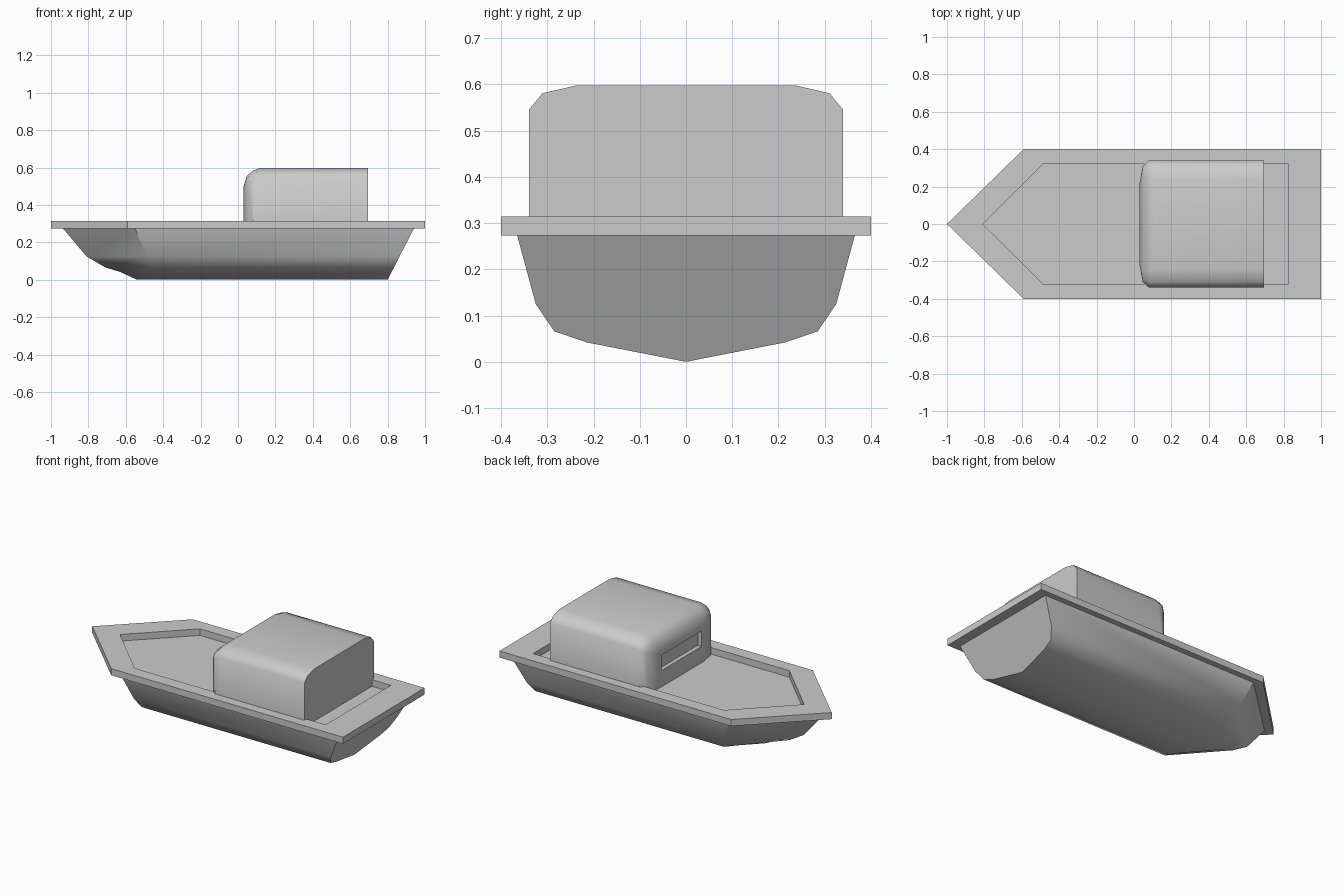
import bpy, bmesh, math

if "Cube" in bpy.data.objects:
    bpy.data.objects.remove(bpy.data.objects["Cube"], do_unlink=True)

grey = bpy.data.materials.new("light grey")
grey.use_nodes = True
grey.diffuse_color = (0.6, 0.6, 0.6, 1)
grey.node_tree.nodes["Principled BSDF"].inputs["Base Color"].default_value = (0.6, 0.6, 0.6, 1)


def finish(bm, name, smooth=None):
    """Turn a bmesh into an object, optionally smooth shaded by angle."""
    bmesh.ops.remove_doubles(bm, verts=bm.verts, dist=1e-4)
    bmesh.ops.recalc_face_normals(bm, faces=bm.faces)
    mesh = bpy.data.meshes.new(name)
    bm.to_mesh(mesh)
    bm.free()
    mesh.materials.append(grey)
    ob = bpy.data.objects.new(name, mesh)
    bpy.context.collection.objects.link(ob)
    if smooth:
        bpy.ops.object.select_all(action='DESELECT')
        ob.select_set(True)
        bpy.context.view_layer.objects.active = ob
        bpy.ops.object.shade_smooth_by_angle(angle=math.radians(smooth))
    return ob


def bridge(bm, a, b, closed=False):
    """Quads between two rows of vertices."""
    n = len(a)
    for i in range(n if closed else n - 1):
        j = (i + 1) % n
        bm.faces.new((a[i], a[j], b[j], b[i]))


# Hull: half sections at transom, shoulder and stem, mirrored across the keel
section = [(0.365, 0.273), (0.325, 0.125), (0.285, 0.066), (0.215, 0.042), (0, 0)]
shoulder_x = [-0.55, -0.485, -0.46, -0.45, -0.54]
stem_x = [-0.935, -0.81, -0.71, -0.63, -0.54]
bm = bmesh.new()
for side in (1, -1):
    transom = [bm.verts.new((0.80 + 0.14 * z / 0.273, side * y, z)) for y, z in section]
    shoulder = [bm.verts.new((x, side * y, z)) for x, (y, z) in zip(shoulder_x, section)]
    stem = [bm.verts.new((x, 0, z)) for x, (y, z) in zip(stem_x, section)]
    bridge(bm, transom, shoulder)
    bridge(bm, shoulder[:4], stem[:4])
    bm.faces.new((shoulder[3], shoulder[4], stem[3]))
    # transom half and deck floor half, closed on the centre line
    top_mid = bm.verts.new((0.94, 0, 0.273))
    bm.faces.new(transom + [top_mid])
    bm.faces.new((top_mid, transom[0], shoulder[0], stem[0]))
finish(bm, "hull", 40)

# Deck rim: pentagon ring around the recessed floor
outer = [(-1, 0), (-0.59, -0.4), (1, -0.4), (1, 0.4), (-0.59, 0.4)]
inner = [(-0.81, 0), (-0.485, -0.32), (0.825, -0.32), (0.825, 0.32), (-0.485, 0.32)]
bm = bmesh.new()
loops = [[bm.verts.new((x, y, z)) for x, y in pts]
         for pts, z in ((outer, 0.273), (outer, 0.314), (inner, 0.314), (inner, 0.273))]
for k in range(4):
    bridge(bm, loops[k], loops[(k + 1) % 4], closed=True)
finish(bm, "deck_rim")

# Cabin: rounded sections lofted from the front to the flat back
# each entry: x, half width, top height, corner rounding factor
stations = [(0.03, 0.22, 0.50, 0.2), (0.047, 0.31, 0.555, 0.6),
            (0.08, 0.34, 0.583, 0.9), (0.115, 0.34, 0.597, 1), (0.695, 0.34, 0.597, 1)]
bm = bmesh.new()
rings = []
for x, w, top, r in stations:
    half = [(w, 0.26), (w, top - 0.052 * r), (w - 0.03 * r, top - 0.016 * r), (w - 0.1 * r, top)]
    pts = half + [(-y, z) for y, z in reversed(half)]
    rings.append([bm.verts.new((x, y, z)) for y, z in pts])
for a, b in zip(rings, rings[1:]):
    bridge(bm, a, b, closed=True)
bm.faces.new(rings[0])
bm.faces.new(rings[-1])
cabin = finish(bm, "cabin", 50)
# crisp vertical edge where the rounded front corners meet the sides
for e in cabin.data.edges:
    v = [cabin.data.vertices[i].co for i in e.vertices]
    if all(abs(p.x - 0.08) < 0.002 and abs(abs(p.y) - 0.34) < 0.002 for p in v):
        e.use_edge_sharp = True

# Recessed front window
bm = bmesh.new()
bmesh.ops.create_cube(bm, size=1)
for v in bm.verts:
    v.co = (0.03 + 0.05 * v.co.x, 0.39 * v.co.y, 0.422 + 0.095 * v.co.z)
cutter = finish(bm, "window_cutter")
cutter.hide_render = True
cutter.hide_viewport = True
cut = cabin.modifiers.new("window", 'BOOLEAN')
cut.operation = 'DIFFERENCE'
cut.solver = 'EXACT'
cut.object = cutter
